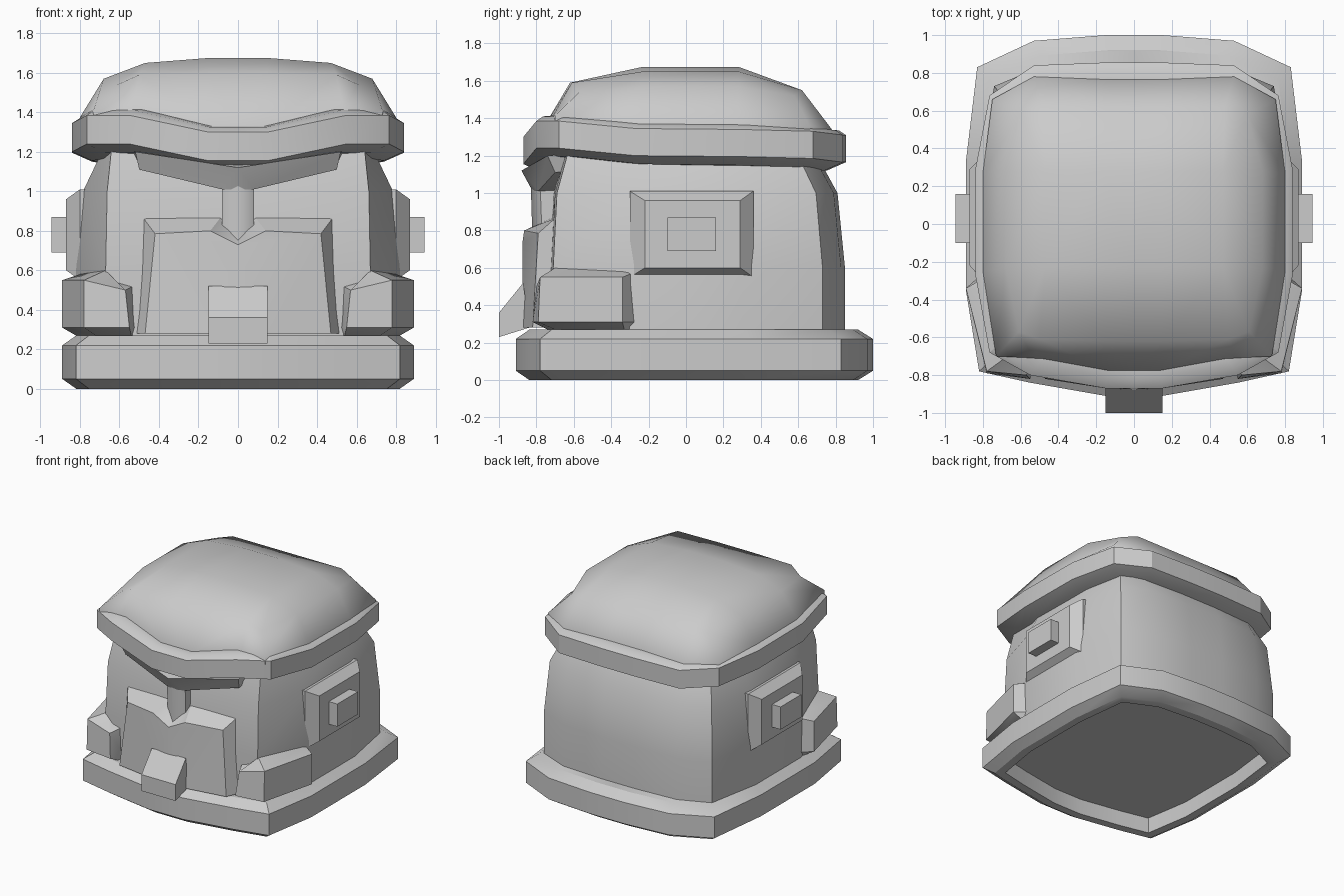
import bpy, bmesh
from math import radians

if "Cube" in bpy.data.objects:
    bpy.data.objects.remove(bpy.data.objects["Cube"], do_unlink=True)

GREY = (0.6, 0.6, 0.6, 1.0)
grey = bpy.data.materials.new("plain_grey")
grey.use_nodes = True
grey.diffuse_color = GREY
grey.node_tree.nodes["Principled BSDF"].inputs["Base Color"].default_value = GREY


def loft(name, rings, angle=30):
    """Bridge closed point loops on the +x side, cap the ends and mirror."""
    bm = bmesh.new()
    loops = [[bm.verts.new(p) for p in ring] for ring in rings]
    count = len(loops[0])

    def face(verts):
        # faces lying on the mirror plane would end up inside
        if any(v.co.x > 1e-5 for v in verts):
            bm.faces.new(verts)

    for low, high in zip(loops, loops[1:]):
        for i in range(count):
            j = (i + 1) % count
            face([low[i], low[j], high[j], high[i]])
    face(loops[0][::-1])
    face(loops[-1])
    bmesh.ops.remove_doubles(bm, verts=bm.verts, dist=0.0005)
    bmesh.ops.recalc_face_normals(bm, faces=bm.faces)
    mesh = bpy.data.meshes.new(name)
    bm.to_mesh(mesh)
    bm.free()
    mesh.materials.append(grey)
    obj = bpy.data.objects.new(name, mesh)
    bpy.context.collection.objects.link(obj)
    bpy.ops.object.select_all(action="DESELECT")
    obj.select_set(True)
    bpy.context.view_layer.objects.active = obj
    bpy.ops.object.shade_smooth_by_angle(angle=radians(angle))
    mirror = obj.modifiers.new("mirror", "MIRROR")
    mirror.use_axis[0] = True
    mirror.merge_threshold = 0.001
    return obj


def half_ring(outline, heights, scale=1.0, lift=0.0):
    """Half outline from front to back, closed at the centre line."""
    if not isinstance(heights, (list, tuple)):
        heights = [heights] * len(outline)
    pts = [(x * scale, y * scale, z + lift) for (x, y), z in zip(outline, heights)]
    return [(0, *pts[0][1:])] + pts + [(0, *pts[-1][1:])]


def blend(a, b, t):
    return [(p[0] + (q[0] - p[0]) * t, p[1] + (q[1] - p[1]) * t) for p, q in zip(a, b)]


def rect(x, y0, y1, z0, z1):
    return [(x, y0, z0), (x, y1, z0), (x, y1, z1), (x, y0, z1)]


# Collar, hollow underneath
collar = [(.15, -.91), (.55, -.84), (.82, -.78), (.89, -.35),
          (.89, .33), (.83, .83), (.53, .97), (.15, 1.0)]
collar_steps = [(.84, .12), (.85, 0), (.92, 0), (1, .05), (1, .22), (.92, .27)]
loft("collar", [half_ring(collar, z, s) for s, z in collar_steps])

# Main shell, tapering towards the brim
shell_low = [(.15, -.73), (.5, -.72), (.67, -.71), (.82, -.28),
             (.82, .3), (.74, .73), (.5, .83), (.15, .85)]
shell_high = [(.15, -.64), (.5, -.64), (.64, -.63), (.68, -.28),
              (.68, .3), (.63, .59), (.5, .67), (.15, .69)]
shell_steps = [(0, .25), (0, .6), (.25, 1.0), (1, 1.22)]
loft("shell", [half_ring(blend(shell_low, shell_high, t), z) for t, z in shell_steps])

# Brim, dipping in the middle of the front
brim = [(.15, -.87), (.55, -.8), (.765, -.68), (.84, -.27),
        (.84, .29), (.765, .68), (.53, .84), (.15, .855)]
brim_top = [1.3, 1.385, 1.385, 1.345, 1.34, 1.33, 1.31, 1.31]
brim_steps = [(.88, -.19), (1, -.145), (1, 0), (.955, .025), (.88, .03)]
loft("brim", [half_ring(brim, brim_top, s, lift) for s, lift in brim_steps])

# Smooth dome
dome_edge = [(.15, -.775), (.53, -.71), (.73, -.7), (.8, -.25),
             (.8, .27), (.75, .66), (.53, .78), (.15, .765)]
dome_shoulder = [(.15, -.62), (.5, -.61), (.61, -.57), (.68, -.23),
                 (.68, .28), (.6, .58), (.48, .62), (.15, .62)]
dome_top = [(.15, -.23)] + [(.47, -.23)] * 3 + [(.47, .28)] * 3 + [(.15, .28)]
dome_crown = [(.15, y) for x, y in dome_top]
edge_heights = [z + .03 for z in brim_top]
shoulder_heights = [1.59, 1.59, 1.54, 1.57, 1.57, 1.52, 1.55, 1.55]
top_heights = [1.675 if x < .2 else 1.65 for x, y in dome_top]
loft("dome", [
    half_ring(dome_edge, edge_heights, lift=-.06),
    half_ring(dome_edge, edge_heights),
    half_ring(dome_shoulder, shoulder_heights),
    half_ring(dome_top, top_heights),
    half_ring(dome_crown, 1.675),
], angle=65)

# Ear panels and their knobs
loft("ear_panels", [rect(.7, -.3, .36, .55, 1.01),
                    rect(.8, -.3, .36, .55, 1.01),
                    rect(.87, -.22, .29, .6, .96)])
loft("ear_knobs", [rect(.8, -.1, .16, .69, .87),
                   rect(.945, -.1, .16, .69, .87)])

# Cheek blocks
loft("cheek_blocks", [
    [(.54, -.74, .27), (.72, -.7, .27), (.82, -.33, .27), (.8, -.26, .27), (.52, -.65, .27)],
    [(.55, -.82, .31), (.78, -.79, .31), (.89, -.34, .31), (.8, -.26, .31), (.52, -.7, .31)],
    [(.57, -.8, .5), (.78, -.78, .55), (.89, -.34, .55), (.8, -.29, .57), (.53, -.7, .52)],
    [(.62, -.68, .55), (.67, -.7, .6), (.8, -.34, .58), (.79, -.3, .58), (.55, -.66, .54)],
])

# Mouth plate with a notch under the nose
loft("mouth_plate", [
    [(0, -.875, .73), (.14, -.865, .8), (.42, -.79, .785),
     (.47, -.82, .28), (.15, -.87, .28), (0, -.875, .28)],
    [(0, -.72, .79), (.09, -.72, .865), (.48, -.7, .865),
     (.52, -.7, .28), (.15, -.7, .28), (0, -.7, .28)],
])

# Chin wedge
chin = [(-.87, .52), (-1, .36), (-1, .23), (-.84, .28)]
loft("chin_wedge", [[(x, y, z) for y, z in chin] for x in (0, .15)])

# Brow ridge and nose guard
loft("brow_ridge", [
    [(0, -.88, 1.12), (.52, -.74, 1.2), (.5, -.7, 1.11), (.08, -.79, 1.01), (0, -.82, 1.01)],
    [(0, -.62, 1.18), (.54, -.6, 1.21), (.5, -.6, 1.12), (.08, -.62, 1.02), (0, -.62, 1.02)],
])
loft("nose_guard", [
    [(0, -.83, 1.05), (.08, -.78, 1.05), (.08, -.68, 1.05), (0, -.68, 1.05)],
    [(0, -.82, .72), (.08, -.77, .78), (.08, -.68, .78), (0, -.68, .72)],
])
